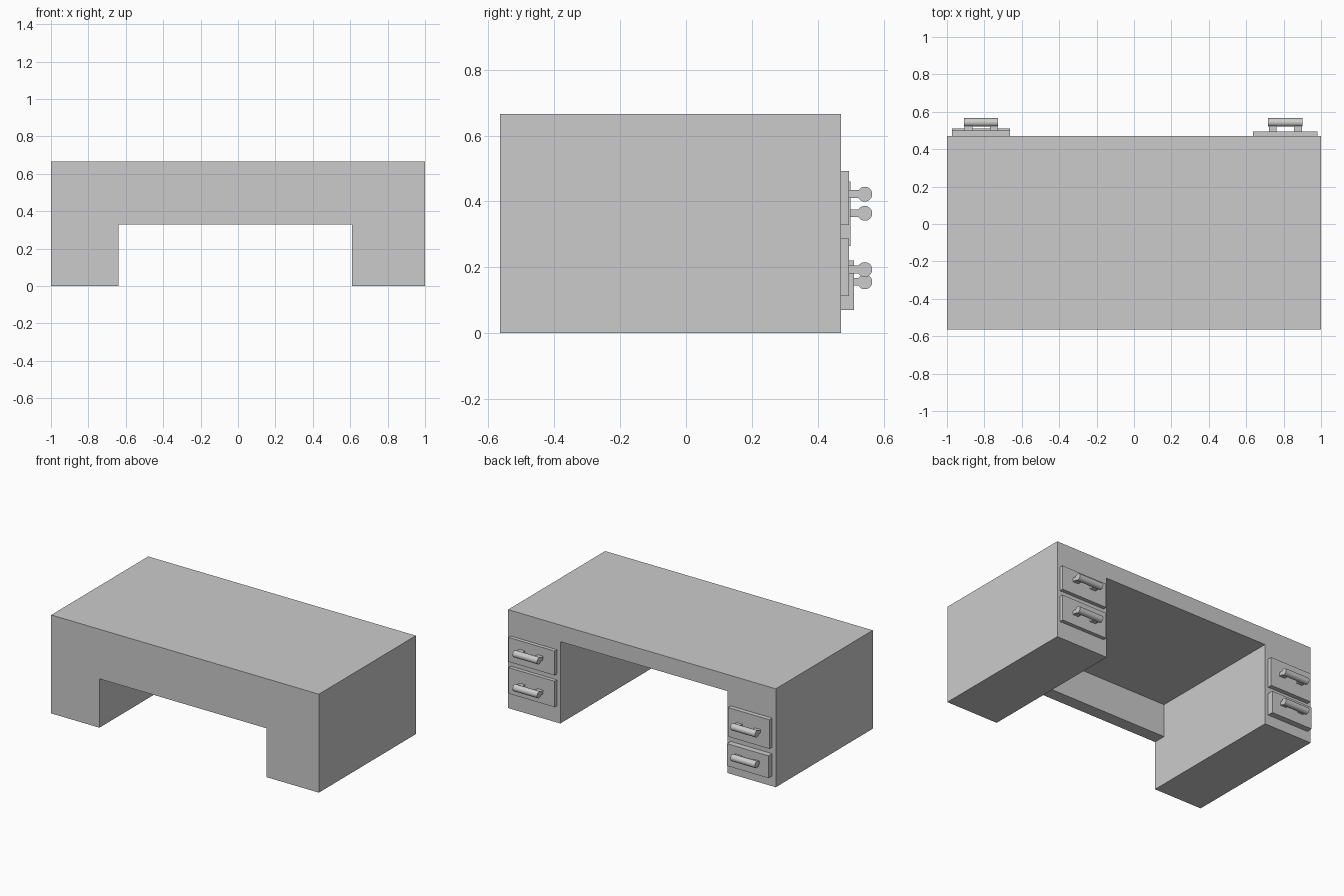
import bpy, bmesh, math
from mathutils import Matrix

if "Cube" in bpy.data.objects:
    bpy.data.objects.remove(bpy.data.objects["Cube"])

Y0, Y1 = -0.565, 0.47      # desk front and drawer side
H = 0.665                  # desk height
L, R = -0.64, 0.61         # kneehole sides


def finish(bm, name):
    bmesh.ops.recalc_face_normals(bm, faces=bm.faces)
    me = bpy.data.meshes.new(name)
    bm.to_mesh(me)
    bm.free()
    ob = bpy.data.objects.new(name, me)
    bpy.context.collection.objects.link(ob)
    return ob


def add_box(bm, x, y, z):
    m = Matrix.Translation([sum(a) / 2 for a in (x, y, z)])
    m = m @ Matrix.Diagonal([a[1] - a[0] for a in (x, y, z)] + [1])
    bmesh.ops.create_cube(bm, size=1, matrix=m)


def box(name, x, y, z):
    bm = bmesh.new()
    add_box(bm, x, y, z)
    return finish(bm, name)


# Desk shell: top and two pedestals as one extruded arch profile
bm = bmesh.new()
profile = [(-1, 0), (L, 0), (L, 0.553), (R, 0.553), (R, 0), (1, 0), (1, H), (-1, H)]
face = bm.faces.new([bm.verts.new((x, Y0, z)) for x, z in profile])
new = bmesh.ops.extrude_face_region(bm, geom=[face])["geom"]
bmesh.ops.translate(bm, vec=(0, Y1 - Y0, 0),
                    verts=[v for v in new if isinstance(v, bmesh.types.BMVert)])
finish(bm, "desk_body")

# Panel closing the upper part of the kneehole at the front
box("front_panel", (L, R), (Y0, Y0 + 0.085), (0.33, 0.553))


def handle(name, x0, x1, y_plate, z):
    # Round bar along x on two square posts
    bm = bmesh.new()
    m = Matrix.Translation(((x0 + x1) / 2, 0.543, z)) @ Matrix.Rotation(math.pi / 2, 4, 'Y')
    bmesh.ops.create_cone(bm, cap_ends=True, segments=32, radius1=0.0225,
                          radius2=0.0225, depth=x1 - x0, matrix=m)
    for f in bm.faces:
        f.smooth = len(f.verts) == 4
    for e in bm.edges:
        if any(len(f.verts) > 4 for f in e.link_faces):
            e.smooth = False
    for px in (x0 + 0.004, x1 - 0.044):
        add_box(bm, (px, px + 0.042), (y_plate, 0.54), (z - 0.012, z + 0.012))
    finish(bm, name)


# Drawers: name, plate x range, plate z range, plate front y, handle x range, handle z
drawers = [
    ("right_upper", (0.635, 0.98), (0.328, 0.492), 0.495, (0.717, 0.90), 0.422),
    ("right_lower", (0.635, 0.98), (0.113, 0.288), 0.495, (0.717, 0.90), 0.193),
    ("left_upper", (-0.973, -0.664), (0.264, 0.46), 0.50, (-0.91, -0.727), 0.364),
    ("left_lower", (-0.973, -0.664), (0.07, 0.22), 0.51, (-0.91, -0.727), 0.156),
]
for name, x, z, y, hx, hz in drawers:
    box(name + "_drawer", x, (Y1, y), z)
    handle(name + "_handle", *hx, y, hz)
